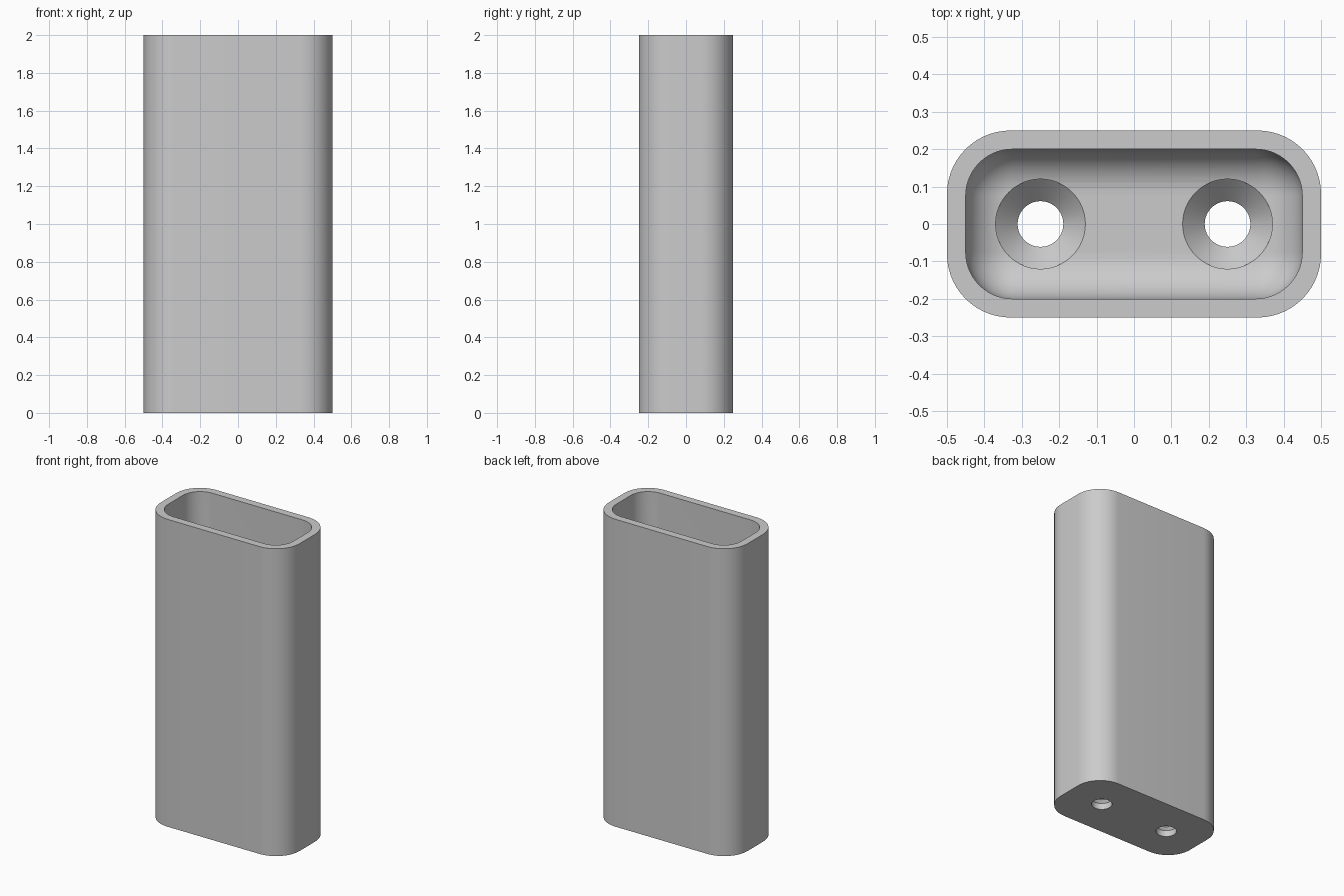
import bpy, bmesh
from math import cos, sin, pi, radians

default = bpy.data.objects.get("Cube")
if default:
    bpy.data.objects.remove(default, do_unlink=True)

HEIGHT, FLOOR, FILLET = 2.0, 0.1, 0.12

grey = bpy.data.materials.new("light grey")
grey.use_nodes = True
grey.diffuse_color = (0.6, 0.6, 0.6, 1)
grey.node_tree.nodes["Principled BSDF"].inputs["Base Color"].default_value = (0.6, 0.6, 0.6, 1)


def rounded_ring(half_x, half_y, radius, z, steps=14):
    """Counter-clockwise rounded rectangle at height z."""
    points = []
    for corner, (sx, sy) in enumerate(((1, 1), (-1, 1), (-1, -1), (1, -1))):
        for i in range(steps + 1):
            a = (corner + i / steps) * pi / 2
            points.append((sx * (half_x - radius) + radius * cos(a),
                           sy * (half_y - radius) + radius * sin(a), z))
    return points


def circle_ring(x, radius, z, sides=64):
    return [(x + radius * cos(2 * pi * i / sides), radius * sin(2 * pi * i / sides), z)
            for i in range(sides)]


def loft(name, rings):
    """Closed solid skinned through rings, listed from bottom to top."""
    bm = bmesh.new()
    loops = [[bm.verts.new(p) for p in ring] for ring in rings]
    for low, high in zip(loops, loops[1:]):
        for i in range(len(low)):
            j = (i + 1) % len(low)
            bm.faces.new((low[i], low[j], high[j], high[i]))
    bm.faces.new(loops[0][::-1])
    bm.faces.new(loops[-1])
    mesh = bpy.data.meshes.new(name)
    bm.to_mesh(mesh)
    bm.free()
    mesh.materials.append(grey)
    obj = bpy.data.objects.new(name, mesh)
    bpy.context.collection.objects.link(obj)
    return obj


# Outer body
body = loft("wall_holder_body", [rounded_ring(0.5, 0.25, 0.17, z) for z in (0, HEIGHT)])

# Cavity with a filleted floor
cavity_rings = []
for i in range(13):
    a = i / 12 * pi / 2
    inset = FILLET * (1 - sin(a))
    cavity_rings.append(rounded_ring(0.45 - inset, 0.2 - inset, 0.125 - inset,
                                     FLOOR + FILLET * (1 - cos(a))))
cavity_rings.append(rounded_ring(0.45, 0.2, 0.125, HEIGHT + 0.1))
cutters = [loft("cavity_cutter", cavity_rings)]

# Countersunk screw holes
for side, x in (("left", 0.25), ("right", -0.25)):
    profile = ((0.061, -0.1), (0.061, 0.04), (0.12, FLOOR), (0.12, FLOOR + 0.1))
    cutters.append(loft(side + "_screw_hole_cutter", [circle_ring(x, r, z) for r, z in profile]))

# Cut the body, then discard the cutters
bpy.context.view_layer.objects.active = body
body.select_set(True)
for cutter in cutters:
    cutter.hide_render = True
    cutter.select_set(False)
    mod = body.modifiers.new(cutter.name, "BOOLEAN")
    mod.operation, mod.solver, mod.object = "DIFFERENCE", "EXACT", cutter
    bpy.ops.object.modifier_apply(modifier=mod.name)
    bpy.data.objects.remove(cutter, do_unlink=True)

bpy.ops.object.shade_smooth_by_angle(angle=radians(20))
